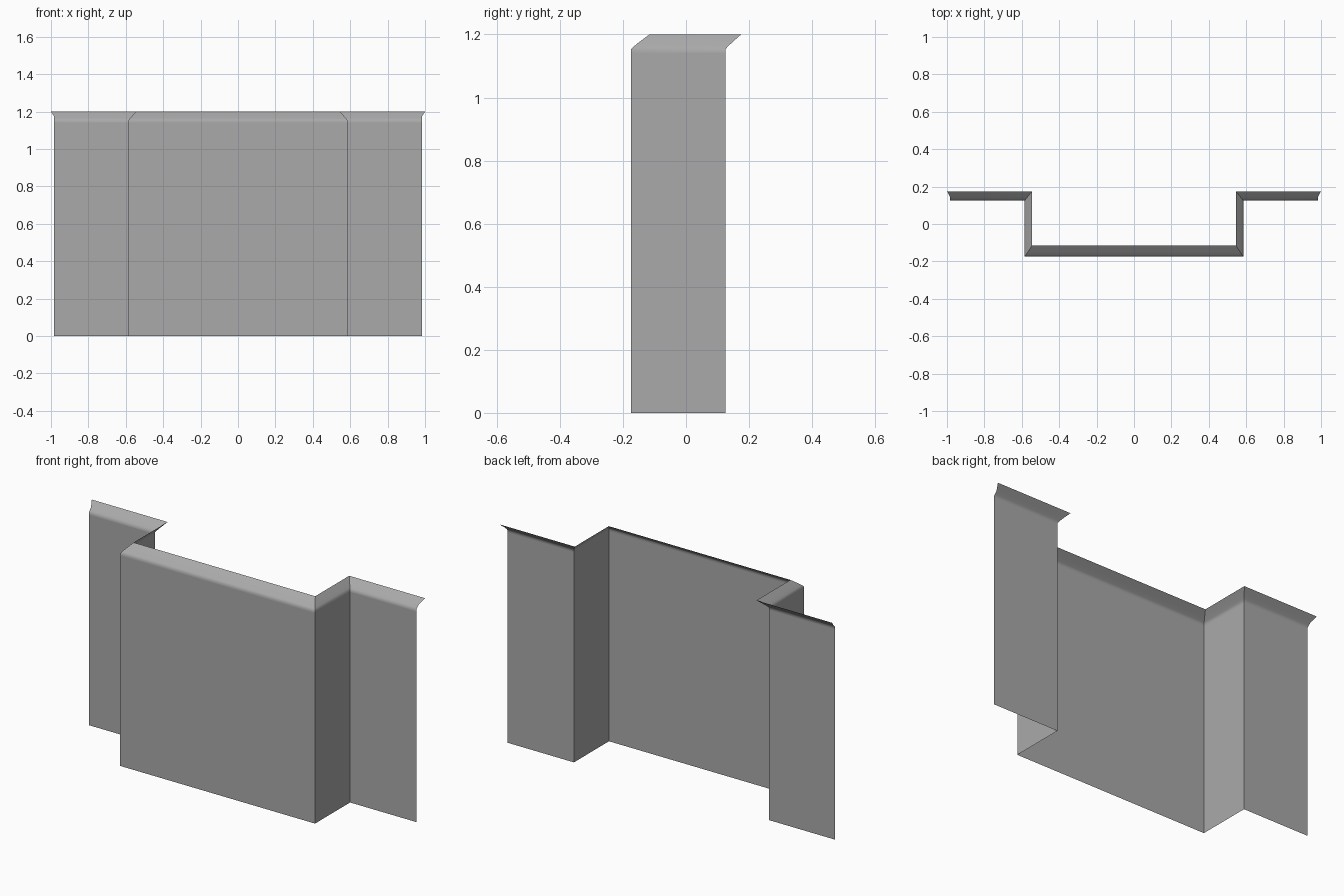
import bpy
import bmesh

cube = bpy.data.objects.get("Cube")
if cube:
    bpy.data.objects.remove(cube, do_unlink=True)

# Flat grey sheet colour
grey = bpy.data.materials.new("sheet_grey")
grey.use_nodes = True
colour = (0.4, 0.4, 0.4, 1)
grey.diffuse_color = colour
grey.node_tree.nodes["Principled BSDF"].inputs["Base Color"].default_value = colour

# Right half of the folded plan: wall position, then the lip's rim position
half = [
    ((0.585, -0.175), (0.545, -0.116)),
    ((0.585, 0.125), (0.545, 0.175)),
    ((0.983, 0.125), (1.0, 0.175)),
]
mirrored = [((-a[0], a[1]), (-b[0], b[1])) for a, b in reversed(half)]
path = mirrored + half

# Height and how far the lip has leaned from the wall to the rim
profile = [(0, 0), (1.14, 0), (1.153, 0), (1.162, 0.16), (1.175, 0.43), (1.2, 1)]

# Sweep the profile along the folded path
bm = bmesh.new()
columns = []
for i, (wall, rim) in enumerate(path):
    is_end = i in (0, len(path) - 1)
    column = []
    for z, lean in profile:
        side = lean ** 3 if is_end else lean  # outer ends flare late
        x = wall[0] + (rim[0] - wall[0]) * side
        y = wall[1] + (rim[1] - wall[1]) * lean
        column.append(bm.verts.new((x, y, z)))
    columns.append(column)

for left, right in zip(columns, columns[1:]):
    for k in range(len(profile) - 1):
        face = bm.faces.new((left[k], right[k], right[k + 1], left[k + 1]))
        face.smooth = True

# Keep the vertical folds crisp
for column in columns:
    for low, high in zip(column, column[1:]):
        bm.edges.get((low, high)).smooth = False

mesh = bpy.data.meshes.new("folded_panel")
bm.to_mesh(mesh)
bm.free()
mesh.materials.append(grey)
panel = bpy.data.objects.new("folded_panel", mesh)
bpy.context.collection.objects.link(panel)
